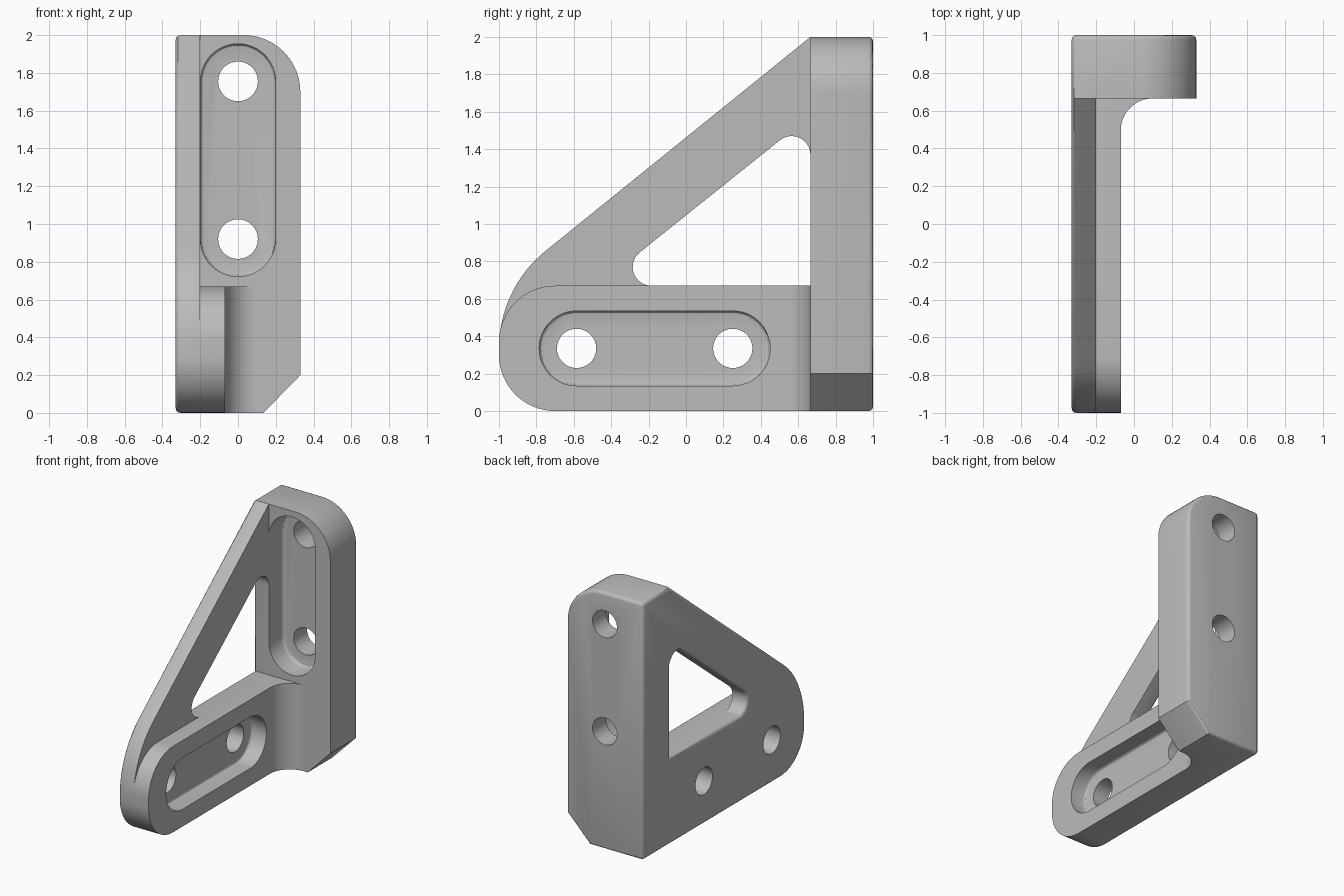
import bpy, bmesh
from math import sin, cos, radians

if "Cube" in bpy.data.objects:
    bpy.data.objects.remove(bpy.data.objects["Cube"])

grey = bpy.data.materials.new("plain grey")
grey.use_nodes = True
grey.diffuse_color = (0.5, 0.5, 0.5, 1)
grey.node_tree.nodes["Principled BSDF"].inputs["Base Color"].default_value = (0.5, 0.5, 0.5, 1)


def arc(cx, cy, r, start, end, steps=16):
    angles = [radians(start + (end - start) * i / steps) for i in range(steps + 1)]
    return [(cx + r * cos(a), cy + r * sin(a)) for a in angles]


def prism(name, points, axis, low, high, floor_round=None):
    """Extrude a flat profile along an axis; optionally round the rim of one cap."""
    place = {"x": lambda p, d: (d, p[0], p[1]),
             "y": lambda p, d: (p[0], d, p[1]),
             "z": lambda p, d: (p[0], p[1], d)}[axis]
    bm = bmesh.new()
    base = [bm.verts.new(place(p, low)) for p in points]
    top = [bm.verts.new(place(p, high)) for p in points]
    caps = {"low": bm.faces.new(base), "high": bm.faces.new(top)}
    n = len(points)
    for i in range(n):
        j = (i + 1) % n
        bm.faces.new((base[i], base[j], top[j], top[i]))
    bmesh.ops.recalc_face_normals(bm, faces=bm.faces)
    if floor_round:
        bmesh.ops.bevel(bm, geom=list(caps[floor_round].edges), offset=0.02,
                        segments=3, profile=0.5, affect="EDGES")
    mesh = bpy.data.meshes.new(name)
    bm.to_mesh(mesh)
    bm.free()
    mesh.materials.append(grey)
    obj = bpy.data.objects.new(name, mesh)
    bpy.context.collection.objects.link(obj)
    return obj


def combine(target, tool, operation):
    mod = target.modifiers.new("combine", "BOOLEAN")
    mod.operation, mod.solver, mod.object = operation, "EXACT", tool
    bpy.context.view_layer.objects.active = target
    bpy.ops.object.modifier_apply(modifier=mod.name)
    bpy.data.objects.remove(tool)


def slot(c1, c2, r, upright):
    if upright:
        return arc(0, c1, r, 180, 360, 24) + arc(0, c2, r, 0, 180, 24)
    return arc(c1, 0.335, r, 90, 270, 24) + arc(c2, 0.335, r, -90, 90, 24)


# Side web with a rounded nose and a sloping top
web = arc(-0.7, 0.3, 0.3, 270, 180) + arc(-0.33, 0.335, 0.67, 180, 129)
web += [(0.665, 2), (1, 2), (1, 0)]
bracket = prism("angle_bracket", web, "x", -0.33, -0.2)

# Triangular window in the web
window = [(0.665, 0.67)] + arc(0.565, 1.37, 0.1, 0, 128.5) + arc(-0.185, 0.77, 0.1, 128.5, 270)
combine(bracket, prism("window_cutter", window, "x", -0.5, 0), "DIFFERENCE")

# Upright plate with a round shoulder and a chamfered foot
plate = [(-0.25, 0), (0.135, 0), (0.33, 0.2)] + arc(0.03, 1.7, 0.3, 0, 90) + [(-0.25, 2)]
combine(bracket, prism("upright_plate", plate, "y", 0.665, 1), "UNION")

# Horizontal arm and the fillet joining it to the plate
arm = arc(-0.7, 0.3, 0.3, 270, 180) + arc(-0.7, 0.37, 0.3, 180, 90) + [(0.75, 0.67), (0.75, 0)]
combine(bracket, prism("arm", arm, "x", -0.25, -0.07), "UNION")
fillet = [(-0.22, 0.495)] + arc(0.1, 0.495, 0.17, 180, 90) + [(0.1, 0.72), (-0.22, 0.72)]
combine(bracket, prism("fillet", fillet, "z", 0, 0.67), "UNION")

# Soften the outlines of the back face and the outer side face
bm = bmesh.new()
bm.from_mesh(bracket.data)
bmesh.ops.remove_doubles(bm, verts=bm.verts, dist=0.0005)
bmesh.ops.dissolve_limit(bm, angle_limit=radians(0.5), verts=bm.verts, edges=bm.edges)
bm.normal_update()
rim = [e for e in bm.edges if len(e.link_faces) == 2 and e.calc_face_angle(0) > 0.5
       and (all(v.co.x < -0.329 for v in e.verts) or all(v.co.y > 0.999 for v in e.verts))]
bmesh.ops.bevel(bm, geom=rim, offset=0.025, segments=3, profile=0.5,
                affect="EDGES", clamp_overlap=True)
bm.to_mesh(bracket.data)
bm.free()

# Recessed slots, then the bolt holes through their floors
combine(bracket, prism("plate_slot", slot(0.92, 1.755, 0.199, True), "y", 0.5, 0.835, "high"), "DIFFERENCE")
combine(bracket, prism("arm_slot", slot(-0.585, 0.25, 0.2, False), "x", -0.199, 0.1, "low"), "DIFFERENCE")
for z in (0.92, 1.755):
    combine(bracket, prism("plate_hole", arc(0, z, 0.105, 0, 350, 35), "y", 0.6, 1.2), "DIFFERENCE")
for y in (-0.585, 0.25):
    combine(bracket, prism("arm_hole", arc(y, 0.335, 0.105, 0, 350, 35), "x", -0.5, 0), "DIFFERENCE")

bpy.ops.object.select_all(action="DESELECT")
bracket.select_set(True)
bpy.context.view_layer.objects.active = bracket
bpy.ops.object.shade_smooth_by_angle(angle=radians(30))
